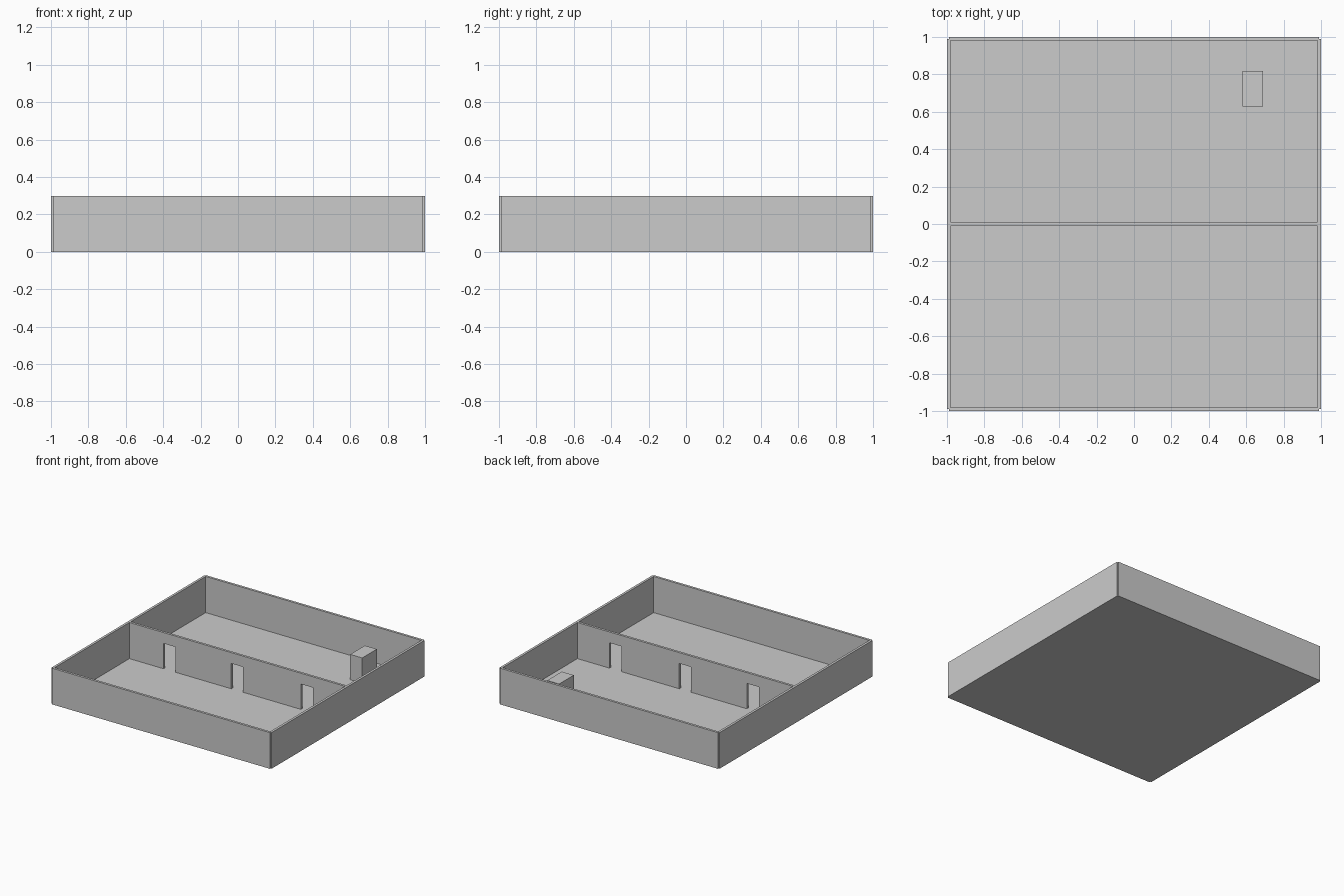
import bpy
import bmesh

cube = bpy.data.objects.get("Cube")
if cube:
    bpy.data.objects.remove(cube, do_unlink=True)

U = 2 / 20.2            # one metre in model units
WALL = 0.2 * U          # wall thickness
HEIGHT = 3 * U
SPAN = 10 * U           # half length of each outer wall, on its centre line
INNER = SPAN - WALL / 2
DOOR_W, DOOR_H = 1.1 * U, 2.1 * U
DOORS = (-0.614, 0.0, 0.634)

grey = bpy.data.materials.new("plain grey")
grey.use_nodes = True
colour = (0.6, 0.6, 0.6, 1)
grey.diffuse_color = colour
grey.node_tree.nodes["Principled BSDF"].inputs["Base Color"].default_value = colour


def finish(name, bm):
    bmesh.ops.recalc_face_normals(bm, faces=bm.faces)
    mesh = bpy.data.meshes.new(name)
    bm.to_mesh(mesh)
    bm.free()
    mesh.materials.append(grey)
    obj = bpy.data.objects.new(name, mesh)
    bpy.context.collection.objects.link(obj)
    return obj


def box(name, x, y, sx, sy, sz):
    """Box standing on the ground, centred on x and y."""
    bm = bmesh.new()
    bmesh.ops.create_cube(bm, size=1)
    bmesh.ops.scale(bm, vec=(sx, sy, sz), verts=bm.verts)
    bmesh.ops.translate(bm, vec=(x, y, sz / 2), verts=bm.verts)
    return finish(name, bm)


# Floor sheet
bm = bmesh.new()
bmesh.ops.create_grid(bm, x_segments=1, y_segments=1, size=INNER)
finish("floor", bm)

# Outer walls, centred on the floor edges with small open corners
for name, side in (("front", -1), ("back", 1)):
    box(name + "_wall", 0, side * SPAN, 2 * SPAN, WALL, HEIGHT)
for name, side in (("right", -1), ("left", 1)):
    box(name + "_wall", side * SPAN, 0, WALL, 2 * SPAN, HEIGHT)

# Dividing wall: outline with doorways, extruded to its thickness
outline = [(INNER, HEIGHT), (-INNER, HEIGHT), (-INNER, 0)]
for x in DOORS:
    a, b = x - DOOR_W / 2, x + DOOR_W / 2
    outline += [(a, 0), (a, DOOR_H), (b, DOOR_H), (b, 0)]
outline.append((INNER, 0))
bm = bmesh.new()
face = bm.faces.new([bm.verts.new((x, -WALL / 2, z)) for x, z in outline])
extruded = bmesh.ops.extrude_face_region(bm, geom=[face], use_keep_orig=True)
moved = [g for g in extruded["geom"] if isinstance(g, bmesh.types.BMVert)]
bmesh.ops.translate(bm, vec=(0, WALL, 0), verts=moved)
finish("dividing_wall", bm)

# Free-standing block in the back room
box("block", DOORS[2], 0.724, DOOR_W, 0.19, DOOR_H)
